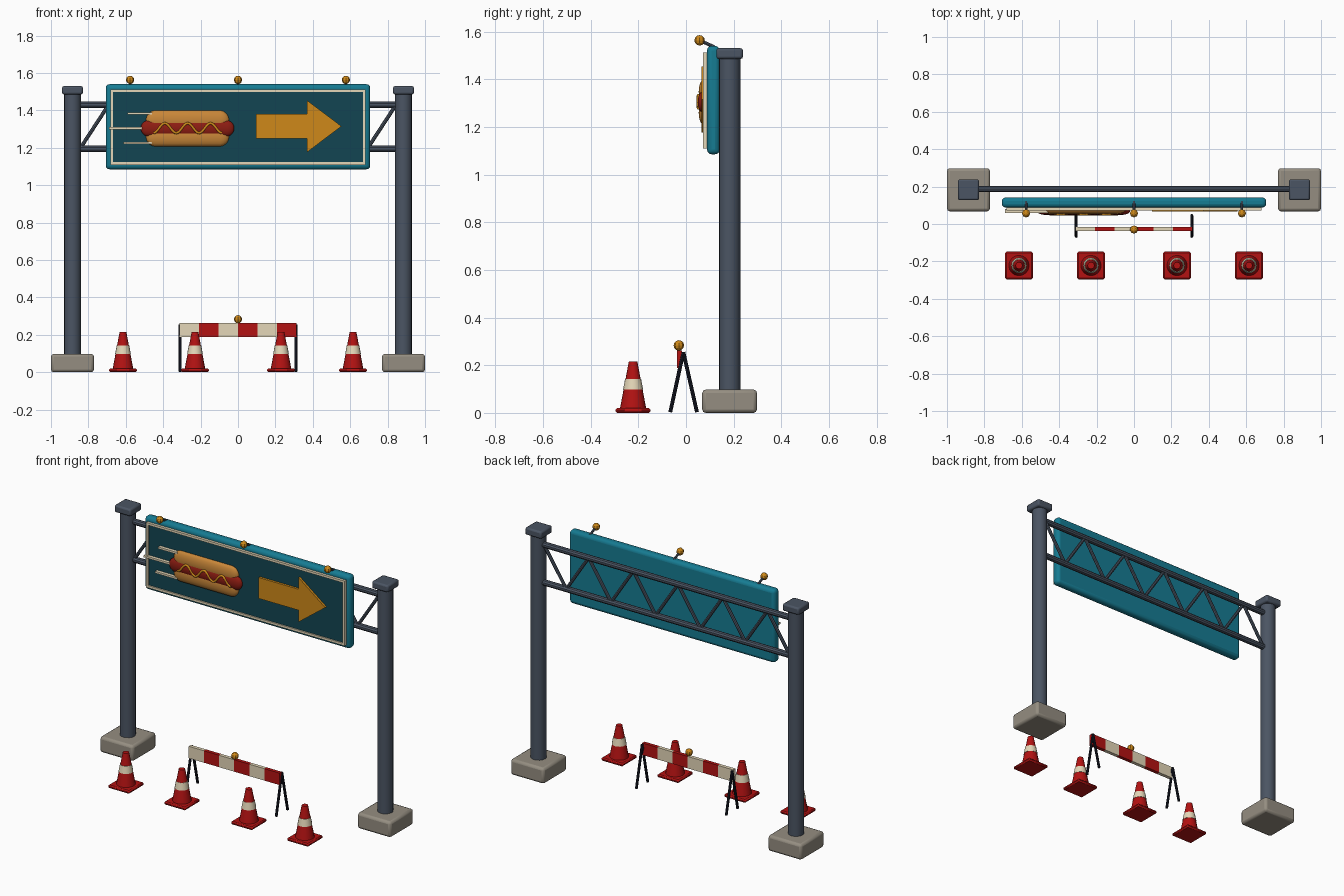
import bpy, bmesh, math
from mathutils import Vector

if "Cube" in bpy.data.objects:
    bpy.data.objects.remove(bpy.data.objects["Cube"])


def material(name, r, g, b):
    m = bpy.data.materials.new(name)
    m.diffuse_color = (r, g, b, 1)
    m.use_nodes = True
    m.node_tree.nodes["Principled BSDF"].inputs["Base Color"].default_value = m.diffuse_color
    return m


STEEL = material("steel", 0.07, 0.09, 0.125)
CONCRETE = material("concrete", 0.30, 0.27, 0.22)
TEAL = material("teal", 0.008, 0.20, 0.29)
DARK = material("dark_teal", 0.006, 0.06, 0.085)
CREAM = material("cream", 0.78, 0.68, 0.48)
AMBER = material("amber", 0.62, 0.25, 0.01)
BUN = material("bun", 0.58, 0.24, 0.04)
SAUSAGE = material("sausage", 0.27, 0.012, 0.006)
RED = material("red", 0.45, 0.006, 0.006)
BLACK = material("black", 0.008, 0.01, 0.02)


def finish(bm, name, mat, bevel=0, segs=2, smooth=True):
    bmesh.ops.recalc_face_normals(bm, faces=bm.faces)
    me = bpy.data.meshes.new(name)
    bm.to_mesh(me)
    bm.free()
    ob = bpy.data.objects.new(name, me)
    bpy.context.collection.objects.link(ob)
    me.materials.append(mat)
    if bevel:
        mod = ob.modifiers.new("bevel", "BEVEL")
        mod.width, mod.segments = bevel, segs
    if smooth:
        bpy.ops.object.select_all(action="DESELECT")
        bpy.context.view_layer.objects.active = ob
        ob.select_set(True)
        bpy.ops.object.shade_smooth_by_angle(angle=math.radians(35))
    return ob


def box(name, lo, hi, mat, bevel=0, segs=2):
    lo, hi = Vector(lo), Vector(hi)
    bm = bmesh.new()
    bmesh.ops.create_cube(bm, size=1)
    bmesh.ops.scale(bm, vec=hi - lo, verts=bm.verts)
    bmesh.ops.translate(bm, vec=(lo + hi) / 2, verts=bm.verts)
    return finish(bm, name, mat, bevel, segs, smooth=bevel > 0)


def rod(name, a, b, r, mat, sides=10, r2=None):
    a, b = Vector(a), Vector(b)
    d = b - a
    bm = bmesh.new()
    bmesh.ops.create_cone(bm, cap_ends=True, segments=sides, radius1=r,
                          radius2=r if r2 is None else r2, depth=d.length)
    bmesh.ops.rotate(bm, matrix=d.to_track_quat("Z", "Y").to_matrix(), verts=bm.verts)
    bmesh.ops.translate(bm, vec=(a + b) / 2, verts=bm.verts)
    return finish(bm, name, mat)


def ball(name, c, r, mat):
    bm = bmesh.new()
    bmesh.ops.create_uvsphere(bm, u_segments=8, v_segments=6, radius=r)
    bmesh.ops.translate(bm, vec=c, verts=bm.verts)
    return finish(bm, name, mat, smooth=False)


# Capsule lying along x, flattened in depth
def capsule(name, c, half_len, rz, ry, mat):
    bm = bmesh.new()
    bmesh.ops.create_uvsphere(bm, u_segments=16, v_segments=11, radius=1)
    for v in bm.verts:
        x, y, z = v.co
        shift = math.copysign(half_len - rz, z)
        v.co = (c[0] + z * rz + shift, c[1] + y * ry, c[2] + x * rz)
    return finish(bm, name, mat)


# Extrude an (x, z) outline between two depths
def plate(name, pts, y0, y1, mat):
    bm = bmesh.new()
    f = bm.faces.new([bm.verts.new((x, y0, z)) for x, z in pts])
    r = bmesh.ops.extrude_face_region(bm, geom=[f])
    vs = [g for g in r["geom"] if isinstance(g, bmesh.types.BMVert)]
    bmesh.ops.translate(bm, vec=(0, y1 - y0, 0), verts=vs)
    return finish(bm, name, mat, smooth=False)


# Posts with footings and caps
PY = 0.183
for s, side in ((-1, "left"), (1, "right")):
    x = s * 0.885
    box(f"{side}_footing", (x - 0.115, PY - 0.115, 0), (x + 0.115, PY + 0.115, 0.098), CONCRETE, 0.015)
    rod(f"{side}_post", (x, PY, 0.08), (x, PY, 1.5), 0.045, STEEL, 16)
    box(f"{side}_post_cap", (x - 0.056, PY - 0.056, 1.485), (x + 0.056, PY + 0.056, 1.53), STEEL, 0.01)

# Truss chords and zigzag bracing
ZT, ZB, TY = 1.43, 1.195, 0.187
for z, n in ((ZT, "upper"), (ZB, "lower")):
    rod(f"{n}_chord", (-0.87, TY, z), (0.87, TY, z), 0.018, STEEL)
N = 11
nodes = [(-0.845 + 1.69 * i / N, TY, ZT if i % 2 else ZB) for i in range(N + 1)]
for i in range(N):
    rod(f"truss_brace_{i}", nodes[i], nodes[i + 1], 0.01, STEEL, 8)

# Sign board, face and border
box("sign_board", (-0.707, 0.088, 1.085), (0.707, 0.142, 1.54), TEAL, 0.02, 3)
box("sign_face", (-0.675, 0.08, 1.117), (0.675, 0.1, 1.506), DARK)
X, Z0, Z1, T = 0.683, 1.109, 1.512, 0.014
box("border_top", (-X, 0.072, Z1 - T), (X, 0.092, Z1), CREAM)
box("border_bottom", (-X, 0.072, Z0), (X, 0.092, Z0 + T), CREAM)
for s, side in ((-1, "left"), (1, "right")):
    a, b = sorted((s * X, s * (X - T)))
    box(f"border_{side}", (a, 0.072, Z0 + T), (b, 0.092, Z1 - T), CREAM)

# Arrow
M = 1.315
plate("arrow", [(0.096, M - 0.065), (0.37, M - 0.065), (0.37, M - 0.138), (0.553, M),
                (0.37, M + 0.138), (0.37, M + 0.065), (0.096, M + 0.065)], 0.066, 0.085, AMBER)

# Hot dog with sauce and speed lines
capsule("upper_bun", (-0.27, 0.075, 1.348), 0.222, 0.052, 0.022, BUN)
capsule("lower_bun", (-0.27, 0.075, 1.259), 0.222, 0.052, 0.022, BUN)
capsule("sausage", (-0.27, 0.07, 1.304), 0.25, 0.044, 0.021, SAUSAGE)
cu = bpy.data.curves.new("sauce_path", "CURVE")
cu.dimensions = "3D"
cu.bevel_depth, cu.bevel_resolution, cu.use_fill_caps = 0.007, 2, True
sp = cu.splines.new("POLY")
K = 48
sp.points.add(K)
for i, p in enumerate(sp.points):
    t = i / K
    p.co = (-0.452 + 0.366 * t, 0.052, 1.305 - 0.026 * math.cos(6 * math.pi * t), 1)
cu.materials.append(AMBER)
bpy.context.collection.objects.link(bpy.data.objects.new("sauce", cu))
for i, (x0, x1, z) in enumerate(((-0.592, -0.46, 1.383), (-0.69, -0.49, 1.304), (-0.612, -0.46, 1.226))):
    box(f"speed_line_{i}", (x0, 0.06, z - 0.006), (x1, 0.08, z + 0.006), CREAM)

# Lamps above the sign
for i, x in enumerate((-0.577, 0, 0.577)):
    rod(f"lamp_arm_{i}", (x, 0.12, 1.535), (x, 0.057, 1.563), 0.007, STEEL, 8)
    ball(f"sign_lamp_{i}", (x, 0.057, 1.563), 0.022, AMBER)

# Striped barrier on A-frame legs
for i in range(6):
    x = -0.312 + 0.104 * i
    box(f"barrier_stripe_{i}", (x, -0.038, 0.188), (x + 0.104, -0.016, 0.262), RED if i % 2 else CREAM)
for s in (-1, 1):
    for y, n in ((-0.066, "front"), (0.046, "back")):
        rod(f"barrier_{n}_leg", (s * 0.309, y, 0.003), (s * 0.309, -0.011, 0.255), 0.008, BLACK, 8)
ball("barrier_lamp", (0, -0.03, 0.283), 0.022, AMBER)

# Traffic cones
CY = -0.222


def cone_r(z):
    return 0.055 + (0.018 - 0.055) * (z - 0.018) / 0.197


for i, x in enumerate((-0.615, -0.23, 0.23, 0.615)):
    box(f"cone_base_{i}", (x - 0.074, CY - 0.074, 0), (x + 0.074, CY + 0.074, 0.02), RED, 0.007, 1)
    rod(f"cone_body_{i}", (x, CY, 0.015), (x, CY, 0.215), cone_r(0.015), RED, 16, 0.018)
    rod(f"cone_band_{i}", (x, CY, 0.098), (x, CY, 0.142), cone_r(0.098) + 0.002, CREAM, 16, cone_r(0.142) + 0.002)
